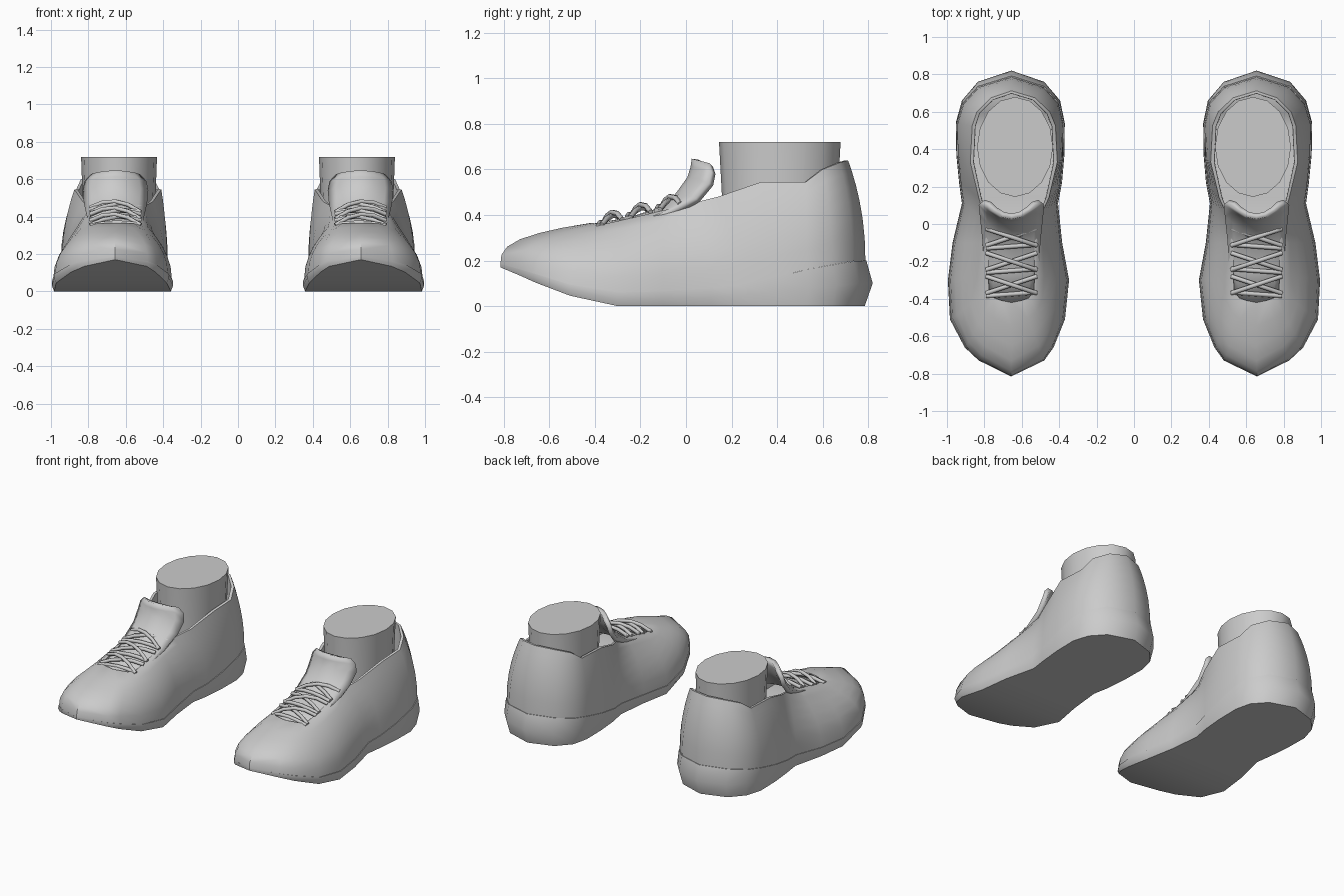
import bpy
import bmesh
import math

old = bpy.data.objects.get("Cube")
if old:
    bpy.data.objects.remove(old, do_unlink=True)

grey = bpy.data.materials.new("plain_grey")
grey.use_nodes = True
grey.diffuse_color = (0.6, 0.6, 0.6, 1)
grey.node_tree.nodes["Principled BSDF"].inputs["Base Color"].default_value = (0.6, 0.6, 0.6, 1)

MID = 0.655  # centre line of the left shoe


def finish(ob, angle=50):
    """Colour, smooth and mirror one part to make the pair."""
    ob.data.materials.append(grey)
    bpy.ops.object.select_all(action="DESELECT")
    ob.select_set(True)
    bpy.context.view_layer.objects.active = ob
    if ob.type == "MESH":
        bpy.ops.object.shade_smooth_by_angle(angle=math.radians(angle))
    ob.modifiers.new("pair", "MIRROR")
    return ob


def loft(name, rings, closed=True, strip_caps=(), flat_caps=(), angle=50):
    """Skin a list of equal rings; strip caps bridge a ring across its width."""
    bm = bmesh.new()
    rows = [[bm.verts.new(p) for p in ring] for ring in rings]
    n = len(rows[0])
    for a, b in zip(rows, rows[1:]):
        for i in range(n if closed else n - 1):
            j = (i + 1) % n
            bm.faces.new((a[i], a[j], b[j], b[i]))
    for k in strip_caps:
        r = rows[k]
        for i in range(n // 2):
            quad = (r[i], r[i + 1], r[-i - 1], r[-i])
            bm.faces.new(list(dict.fromkeys(quad)))
    for k in flat_caps:
        bm.faces.new(rows[k])
    bmesh.ops.recalc_face_normals(bm, faces=bm.faces)
    mesh = bpy.data.meshes.new(name)
    bm.to_mesh(mesh)
    bm.free()
    ob = bpy.data.objects.new(name, mesh)
    bpy.context.collection.objects.link(ob)
    return ob


def lookup(table, y):
    """Linear interpolation in a list of (y, value)."""
    if y <= table[0][0]:
        return table[0][1]
    for (a, u), (b, v) in zip(table, table[1:]):
        if y <= b:
            return u + (v - u) * (y - a) / (b - a)
    return table[-1][1]


# Outline stations from toe to heel: y, inner x, outer x
OUTLINE = [(-.815, .657, .657), (-.73, .48, .83), (-.66, .43, .905), (-.51, .369, .984),
           (-.3, .347, .995), (-.1, .384, .97), (.11, .406, .92), (.22, .385, .935),
           (.37, .372, .95), (.54, .37, .953), (.66, .395, .92), (.76, .48, .835),
           (.82, .655, .655)]
# Matching stations on the opening: y, inner x, outer x, z
OPENING = [(-.42, .655, .655, .365), (-.41, .6, .71, .365), (-.395, .555, .755, .362),
           (-.36, .525, .785, .36), (-.27, .52, .79, .38), (-.1, .52, .79, .42),
           (.02, .51, .795, .45), (.14, .455, .83, .48), (.33, .41, .875, .545),
           (.526, .42, .865, .545), (.6, .45, .84, .6), (.675, .53, .765, .63),
           (.712, .655, .655, .64)]
SEAM = [(-.81, .185), (-.64, .135), (-.48, .085), (-.3, .06), (-.16, .06), (.13, .08),
        (.3, .1), (.45, .145), (.59, .17), (.78, .2)]
TREAD = [(-.81, .17), (-.62, .085), (-.48, .035), (-.3, 0)]


def around(stations):
    """Turn stations into a ring: toe, outer side, heel, inner side."""
    outer = [(s[2], s[0], *s[3:]) for s in stations]
    inner = [(s[1], s[0], *s[3:]) for s in stations[-2:0:-1]]
    return outer + inner


def shrink(x, y, dx, dy):
    """Pull a point toward the middle, and pull the heel forward."""
    side = max(-1, min(1, (x - MID) / .25))
    return x - dx * side, y - dy * max(0, min(1, (y - .45) / .37))


outline, opening = around(OUTLINE), around(OPENING)

# Upper: each column curves from the seam to the opening
levels = [0, .22, .42, .6, .75, .88, 1]
upper = []
for s in levels:
    ring = []
    for (ox, oy), (ex, ey, ez) in zip(outline, opening):
        bx, by = shrink(ox, oy, .006, .032)
        z = lookup(SEAM, oy)
        f = s ** lookup([(-.8, 3), (-.5, 2.1)], oy)
        ring.append((bx + (ex - bx) * f, by + (ey - by) * f, z + (ez - z) * s))
    upper.append(ring)

# Rolled lip and lining inside the opening
for width, drop in ((.02, 0), (.022, 1)):
    ring = []
    for x, y, z in opening:
        ix, iy = shrink(x, y, width, width)
        depth = lookup([(-.2, .04), (.2, .2), (.7, .3)], y)
        ring.append((ix, iy, z - drop * depth))
    upper.append(ring)
finish(loft("shoe_upper", upper, strip_caps=[-1]))

# Sole: seam ring, bulging middle and flat tread
sole = []
for t, dx, dy in ((0, .002, .028), (.5, 0, 0), (1, .012, .035)):
    ring = []
    for x, y in outline:
        top, low = lookup(SEAM, y), lookup(TREAD, y)
        ring.append((*shrink(x, y, dx, dy), top + (low - top) * t))
    sole.append(ring)
finish(loft("shoe_sole", sole, strip_caps=[0, 2]), 40)

# Ankle: tapered oval stump with a flat top
ankle = []
for z, rx, ry in ((.25, .19, .25), (.5, .195, .255), (.72, .203, .267)):
    ankle.append([(.636 + rx * math.cos(a), .412 + ry * math.sin(a), z)
                  for a in (i * math.tau / 16 for i in range(16))])
finish(loft("ankle", ankle, flat_caps=[0, 2]))

# Tongue: curved sheet rows given as y, z, half width, wrap
rows = []
for y, z, half, wrap in ((-.42, .345, .1, 0), (-.25, .375, .14, 0), (-.09, .425, .15, .01),
                         (-.03, .49, .16, .08), (.02, .56, .165, .09),
                         (.035, .61, .155, .085), (.04, .645, .12, .07)):
    rows.append([(MID + half * u, y + wrap * u * u, z - .025 * u * u)
                 for u in (-1, -.75, -.4, 0, .4, .75, 1)])
tongue = loft("tongue", rows, closed=False)
solid = tongue.modifiers.new("thickness", "SOLIDIFY")
solid.thickness = .03
solid.offset = 0
finish(tongue)


# Laces: crossing tubes over the throat
def lace(name, y0, y1, lift):
    curve = bpy.data.curves.new(name, "CURVE")
    curve.dimensions = "3D"
    curve.bevel_depth = .012
    curve.bevel_resolution = 1
    curve.use_fill_caps = True
    spline = curve.splines.new("POLY")
    spline.points.add(4)
    for i, point in enumerate(spline.points):
        u = i / 2 - 1
        y = y0 + (y1 - y0) * i / 4
        z = .455 + .27 * y + lift * (1 - u * u)
        point.co = (MID + .135 * u, y, z, 1)
    ob = bpy.data.objects.new(name, curve)
    bpy.context.collection.objects.link(ob)
    finish(ob)


for k, y in enumerate((-.07, -.2, -.325)):
    lace(f"lace_cross_a_{k}", y + .045, y - .045, .03)
    lace(f"lace_cross_b_{k}", y - .045, y + .045, .045)
    lace(f"lace_bar_{k}", y - .04, y - .06, .015)
